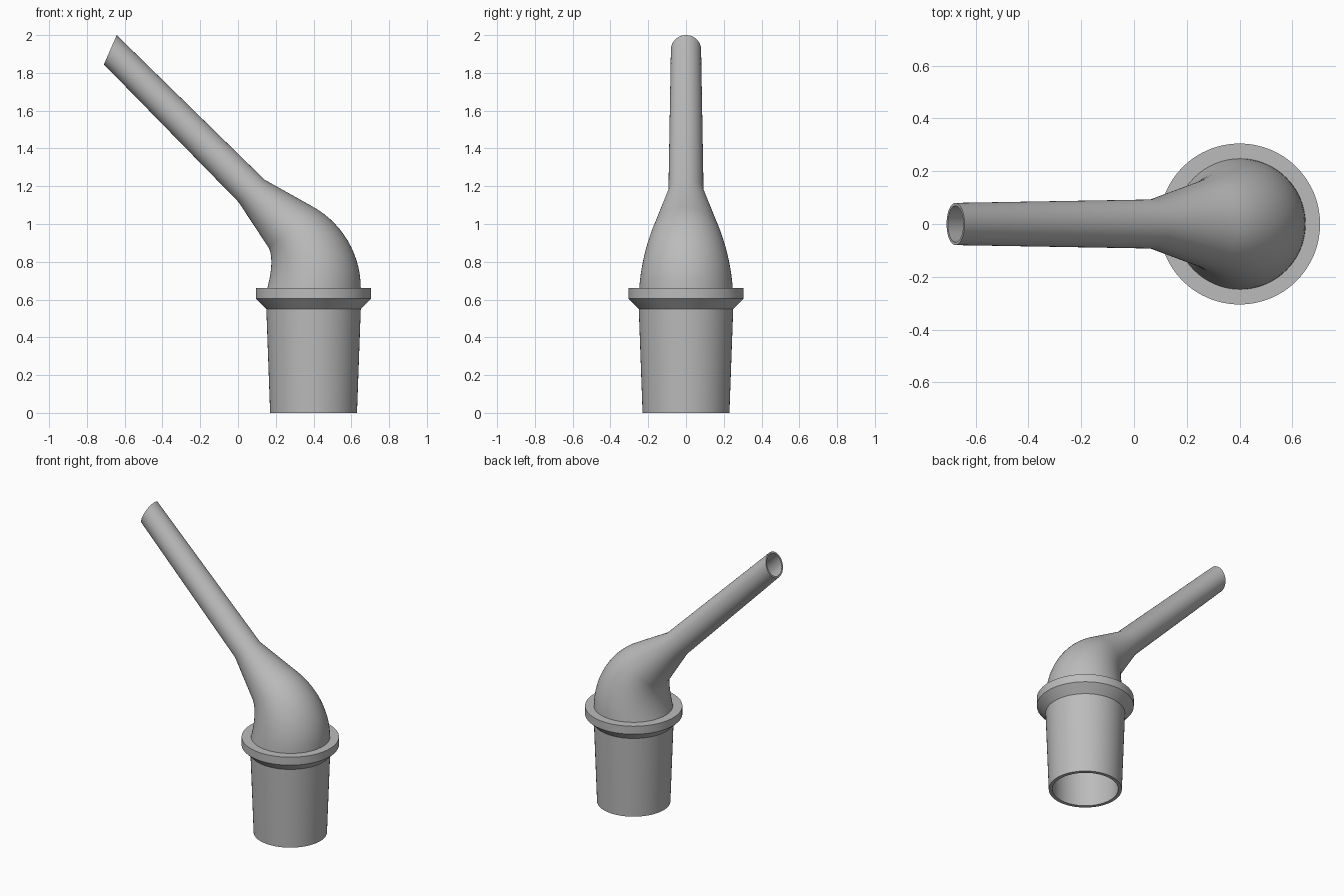
import bpy, bmesh
from math import sin, cos, pi, radians
from mathutils import Vector

if "Cube" in bpy.data.objects:
    bpy.data.objects.remove(bpy.data.objects["Cube"])

SEGMENTS = 64
AXIS_X = 0.40

grey = bpy.data.materials.new("plain grey")
grey.use_nodes = True
colour = (0.5, 0.5, 0.5, 1)
grey.diffuse_color = colour
grey.node_tree.nodes["Principled BSDF"].inputs["Base Color"].default_value = colour


def section(inner, outer, half_width, wall=0.0):
    """Elliptical ring between two points of the xz plane, shrunk by a wall."""
    a, b = Vector((inner[0], 0, inner[1])), Vector((outer[0], 0, outer[1]))
    centre, radius = (a + b) / 2, (b - a) / 2
    radius *= 1 - wall / half_width
    side = Vector((0, half_width - wall, 0))
    return [centre + radius * cos(2 * pi * i / SEGMENTS) + side * sin(2 * pi * i / SEGMENTS)
            for i in range(SEGMENTS)]


def level(radius, z):
    """Horizontal ring around the joint axis."""
    return section((AXIS_X - radius, z), (AXIS_X + radius, z), radius)


def loft(name, rings, closed=False):
    """Skin a list of rings with quads."""
    bm = bmesh.new()
    loops = [[bm.verts.new(p) for p in ring] for ring in rings]
    pairs = list(zip(loops, loops[1:]))
    if closed:
        pairs.append((loops[-1], loops[0]))
    for low, high in pairs:
        for i in range(SEGMENTS):
            j = (i + 1) % SEGMENTS
            bm.faces.new((low[i], low[j], high[j], high[i]))
    if closed:
        bmesh.ops.recalc_face_normals(bm, faces=bm.faces)
    mesh = bpy.data.meshes.new(name)
    bm.to_mesh(mesh)
    bm.free()
    mesh.materials.append(grey)
    obj = bpy.data.objects.new(name, mesh)
    bpy.context.collection.objects.link(obj)
    bpy.ops.object.select_all(action="DESELECT")
    obj.select_set(True)
    bpy.context.view_layer.objects.active = obj
    bpy.ops.object.shade_smooth_by_angle(angle=radians(30))


# Tapered hollow joint with its bevelled collar
joint_profile = [(0.23, 0), (0.25, 0.55), (0.305, 0.605), (0.305, 0.66),
                 (0.225, 0.66), (0.225, 0.55), (0.207, 0)]
loft("tapered_joint", [level(r, z) for r, z in joint_profile], closed=True)

# Elbow stations: circular outer arc, gentler inner curve
stations = []
STEPS = 14
for k in range(STEPS + 1):
    t = k / STEPS
    angle = radians(61.5) * t
    outer = Vector((0.156 + 0.494 * cos(angle), 0.66 + 0.494 * sin(angle)))
    inner = (Vector((0.155, 0.66)) * (1 - t) ** 2
             + Vector((0.192, 0.80)) * 2 * t * (1 - t)
             + Vector((0.165, 0.87)) * t ** 2)
    half = (outer - inner).length / 2
    stations.append((inner, outer, half + 0.009 * t, 0.022 - 0.006 * t))

# Reducing cone and long straight tube with a slanted tip
stations.append(((0.003, 1.116), (0.14, 1.235), 0.093, 0.012))
stations.append(((-0.71, 1.845), (-0.642, 2.0), 0.08, 0.011))

outside = [section(a, b, w) for a, b, w, _ in stations]
inside = [section(*s) for s in reversed(stations)]
loft("bent_spout", outside + inside)
